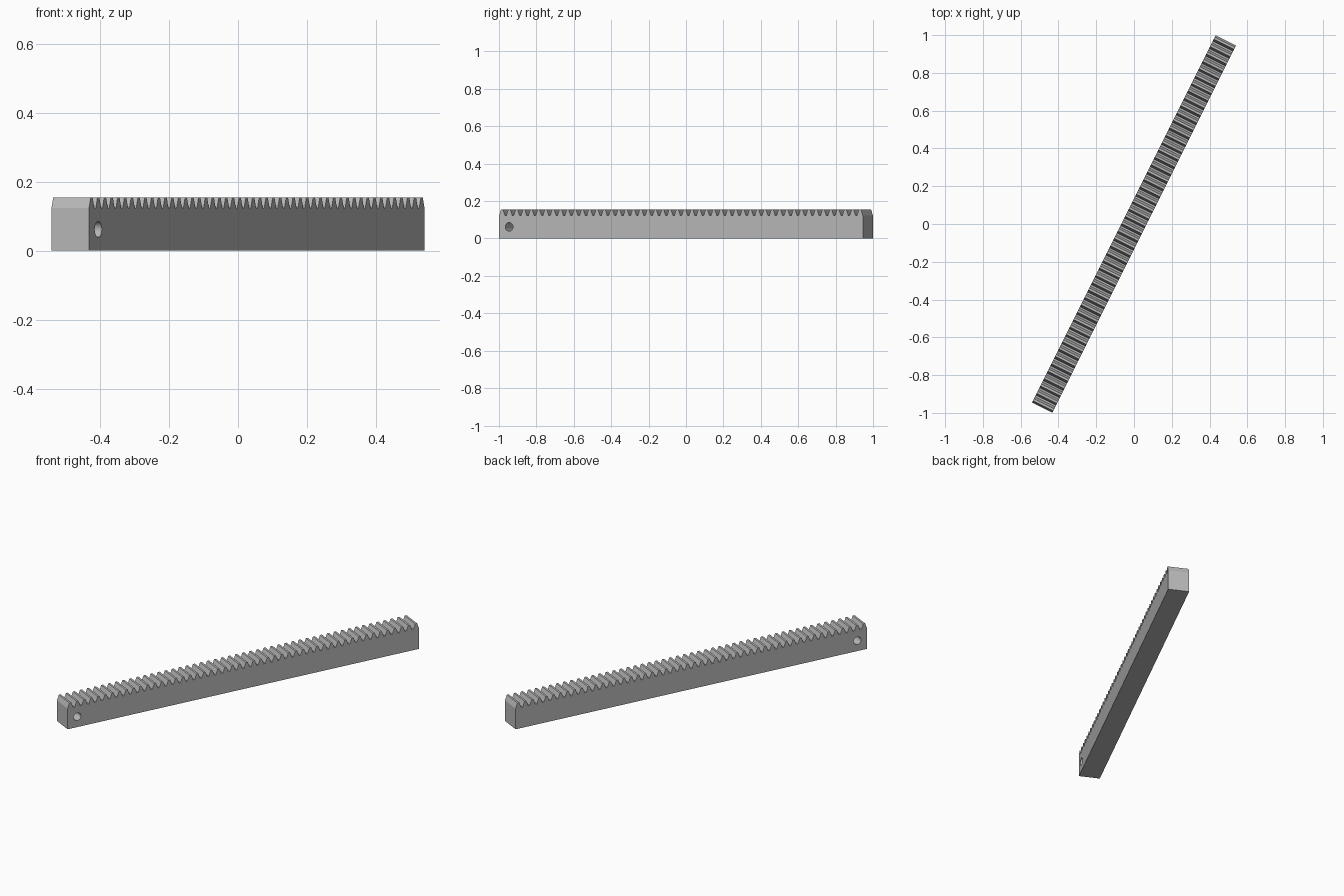
import bpy, bmesh, math
from mathutils import Matrix

cube = bpy.data.objects.get("Cube")
if cube:
    bpy.data.objects.remove(cube, do_unlink=True)

# Main sizes
LENGTH, WIDTH, HEIGHT = 2.174, 0.1215, 0.155
TEETH = 50
HEADING = math.atan2(2, 1)
PRESSURE = math.tan(math.radians(20))

# Rack tooth proportions, all derived from the module
module = LENGTH / (TEETH * math.pi - 0.66)
pitch = math.pi * module
depth = 2.25 * module
root_z = HEIGHT - depth
tip_half = pitch / 4 - module * PRESSURE
root_half = tip_half + depth * PRESSURE

grey = bpy.data.materials.new("steel grey")
grey.use_nodes = True
colour = (0.48, 0.48, 0.48, 1)
grey.diffuse_color = colour
grey.node_tree.nodes["Principled BSDF"].inputs["Base Color"].default_value = colour


def mesh_object(name, bm):
    bmesh.ops.recalc_face_normals(bm, faces=bm.faces)
    mesh = bpy.data.meshes.new(name)
    bm.to_mesh(mesh)
    bm.free()
    obj = bpy.data.objects.new(name, mesh)
    bpy.context.collection.objects.link(obj)
    mesh.materials.append(grey)
    return obj


# Side profile: flat base, then a row of straight-flanked teeth
half = LENGTH / 2
profile = [(-half, 0), (half, 0)]
for i in reversed(range(TEETH)):
    x = (i - (TEETH - 1) / 2) * pitch
    profile += [(x + root_half, root_z), (x + tip_half, HEIGHT),
                (x - tip_half, HEIGHT), (x - root_half, root_z)]

# Toothed bar, extruded across its width
bm = bmesh.new()
side = bm.faces.new([bm.verts.new((x, -WIDTH / 2, z)) for x, z in profile])
new = bmesh.ops.extrude_face_region(bm, geom=[side], use_keep_orig=True)["geom"]
bmesh.ops.translate(bm, vec=(0, WIDTH, 0),
                    verts=[v for v in new if isinstance(v, bmesh.types.BMVert)])
rack = mesh_object("toothed_rack", bm)

# Cross hole near one end
bm = bmesh.new()
bmesh.ops.create_cone(bm, cap_ends=True, segments=32, radius1=0.023, radius2=0.023,
                      depth=WIDTH * 2,
                      matrix=Matrix.Translation((-half + 0.06, 0, 0.062))
                      @ Matrix.Rotation(math.pi / 2, 4, "X"))
cutter = mesh_object("hole_cutter", bm)
cutter.hide_render = True

cut = rack.modifiers.new("cross_hole", "BOOLEAN")
cut.operation = "DIFFERENCE"
cut.solver = "EXACT"
cut.object = cutter

bpy.ops.object.select_all(action="DESELECT")
rack.select_set(True)
bpy.context.view_layer.objects.active = rack
bpy.ops.object.modifier_apply(modifier=cut.name)
bpy.data.objects.remove(cutter, do_unlink=True)

# Smooth hole wall, crisp tooth edges, bar turned to its heading
bpy.ops.object.shade_smooth_by_angle(angle=math.radians(15))
rack.rotation_euler.z = HEADING
